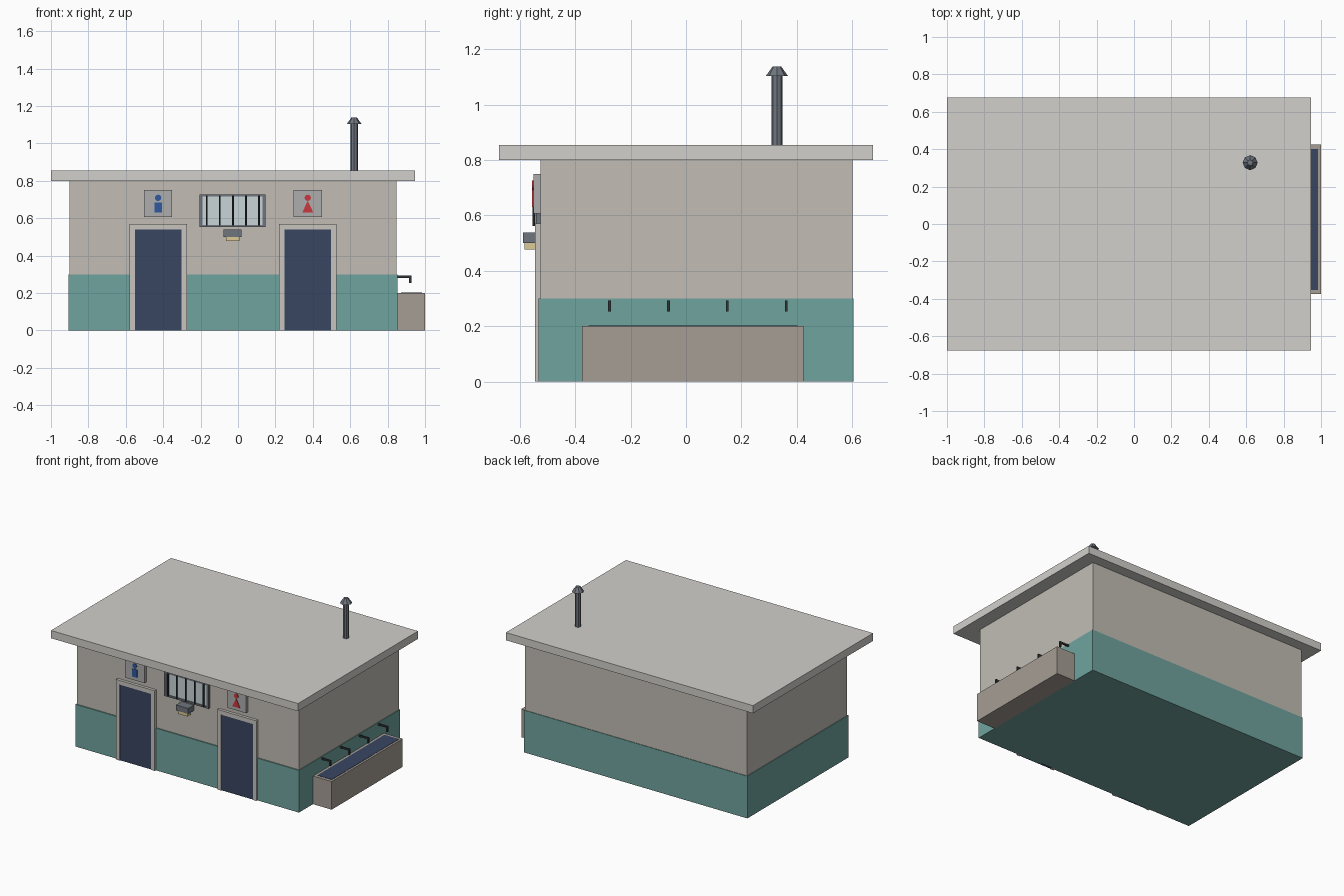
import bpy, bmesh, math

if "Cube" in bpy.data.objects:
    bpy.data.objects.remove(bpy.data.objects["Cube"])

# materials
def mat(name, r, g, b):
    m = bpy.data.materials.new(name)
    m.diffuse_color = (r, g, b, 1)
    m.use_nodes = True
    m.node_tree.nodes["Principled BSDF"].inputs["Base Color"].default_value = m.diffuse_color
    return m

WALL = mat("wall_paint", 0.54, 0.51, 0.46)
TEAL = mat("teal_paint", 0.16, 0.37, 0.34)
ROOF = mat("roof_concrete", 0.64, 0.63, 0.60)
TRIM = mat("trim", 0.58, 0.56, 0.52)
NAVY = mat("navy", 0.04, 0.06, 0.12)
STONE = mat("stone", 0.38, 0.34, 0.30)
PLATE = mat("sign_plate", 0.42, 0.42, 0.43)
STEEL = mat("steel", 0.16, 0.18, 0.21)
DARK = mat("dark_metal", 0.03, 0.035, 0.04)
GLASS = mat("glass", 0.58, 0.66, 0.68)
BLUE = mat("sign_blue", 0.03, 0.10, 0.35)
RED = mat("sign_red", 0.60, 0.04, 0.05)
LAMP = mat("lamp_yellow", 0.72, 0.60, 0.30)


def finish(name, bm, material):
    bmesh.ops.recalc_face_normals(bm, faces=bm.faces)
    me = bpy.data.meshes.new(name)
    bm.to_mesh(me)
    bm.free()
    me.materials.append(material)
    ob = bpy.data.objects.new(name, me)
    bpy.context.collection.objects.link(ob)
    return ob


def boxes(name, material, *spans):
    """Each span is (x0, x1, y0, y1, z0, z1)."""
    bm = bmesh.new()
    for x0, x1, y0, y1, z0, z1 in spans:
        vs = bmesh.ops.create_cube(bm, size=1)["verts"]
        for v in vs:
            v.co.x = x1 if v.co.x > 0 else x0
            v.co.y = y1 if v.co.y > 0 else y0
            v.co.z = z1 if v.co.z > 0 else z0
    return finish(name, bm, material)


def cone(name, material, x, y, z0, z1, r0, r1, sides=8):
    bm = bmesh.new()
    bmesh.ops.create_cone(bm, cap_ends=True, segments=sides,
                          radius1=r0, radius2=r1, depth=z1 - z0)
    bmesh.ops.translate(bm, verts=bm.verts, vec=(x, y, (z0 + z1) / 2))
    return finish(name, bm, material)


def slab(name, material, pts, y0, y1):
    """Extrude an x-z outline from y0 to y1."""
    bm = bmesh.new()
    f = bm.faces.new([bm.verts.new((x, y0, z)) for x, z in pts])
    ext = bmesh.ops.extrude_face_region(bm, geom=[f])["geom"]
    bmesh.ops.translate(bm, vec=(0, y1 - y0, 0),
                        verts=[v for v in ext if isinstance(v, bmesh.types.BMVert)])
    return finish(name, bm, material)


# building shell
boxes("walls", WALL, (-0.90, 0.848, -0.525, 0.60, 0.002, 0.80))
boxes("lower_wall_band", TEAL, (-0.906, 0.853, -0.533, 0.604, 0, 0.30))
boxes("roof_slab", ROOF, (-1.0, 0.945, -0.675, 0.675, 0.80, 0.855))

# vent pipe
cone("vent_pipe", STEEL, 0.621, 0.323 + 0.005, 0.85, 1.105, 0.02, 0.02)
cone("vent_cap", STEEL, 0.621, 0.328, 1.103, 1.138, 0.04, 0.015)

# doors and signs
Y = -0.553
for side, x, colour in (("left", -0.427, BLUE), ("right", 0.373, RED)):
    boxes(side + "_door_frame", TRIM,
          (x - 0.153, x - 0.125, -0.545, -0.52, 0, 0.57),
          (x + 0.125, x + 0.153, -0.545, -0.52, 0, 0.57),
          (x - 0.125, x + 0.125, -0.545, -0.52, 0.54, 0.57))
    boxes(side + "_door", NAVY, (x - 0.125, x + 0.125, -0.54, -0.52, 0, 0.54))
    boxes(side + "_sign_plate", PLATE, (x - 0.075, x + 0.075, -0.551, -0.524, 0.606, 0.75))
    slab(side + "_sign_head", colour,
         [(x + 0.017 * math.cos(i * math.tau / 12), 0.709 + 0.017 * math.sin(i * math.tau / 12))
          for i in range(12)], -0.555, -0.55)
boxes("left_sign_body", BLUE, (-0.447, -0.407, -0.555, -0.55, 0.63, 0.685))
slab("right_sign_body", RED, [(0.343, 0.63), (0.403, 0.63), (0.373, 0.692)], -0.555, -0.55)

# barred window
boxes("window_glass", GLASS, (-0.195, 0.135, -0.534, -0.52, 0.56, 0.717))
boxes("window_frame", STEEL,
      (-0.205, -0.189, -0.541, -0.52, 0.552, 0.727),
      (0.131, 0.147, -0.541, -0.52, 0.552, 0.727),
      (-0.189, 0.131, -0.541, -0.52, 0.552, 0.564),
      (-0.189, 0.131, -0.541, -0.52, 0.715, 0.727))
for i in range(5):
    cone(f"window_bar_{i + 1}", DARK, -0.167 + 0.07 * i, -0.549, 0.562, 0.722, 0.0055, 0.0055, 6)

# lamp under the window
boxes("lamp_housing", STEEL, (-0.077, 0.02, -0.588, -0.524, 0.50, 0.539))
boxes("lamp_diffuser", LAMP, (-0.064, 0.009, -0.583, -0.545, 0.477, 0.50))

# wash trough with taps
boxes("wash_trough", STONE, (0.848, 1.0, -0.375, 0.424, 0, 0.20))
boxes("trough_basin", NAVY, (0.872, 0.985, -0.352, 0.402, 0.17, 0.202))
for i in range(4):
    y = -0.276 + 0.2125 * i
    boxes(f"tap_{i + 1}", DARK,
          (0.848, 0.927, y - 0.005, y + 0.005, 0.281, 0.293),
          (0.915, 0.927, y - 0.005, y + 0.005, 0.253, 0.281))
